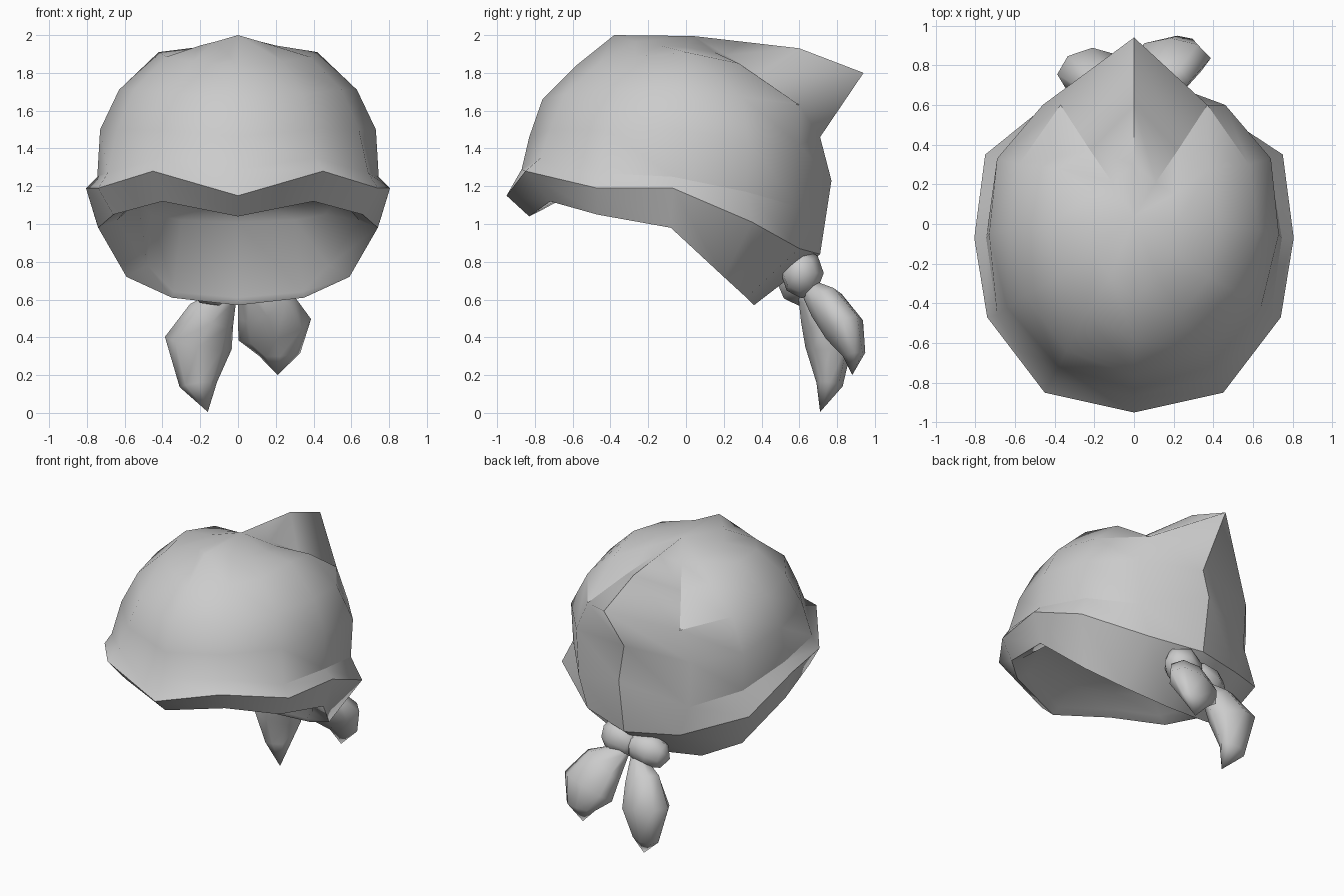
import bpy, bmesh
from mathutils import Vector

cube = bpy.data.objects.get("Cube")
if cube:
    bpy.data.objects.remove(cube)

grey = bpy.data.materials.new("cloth_grey")
grey.use_nodes = True
colour = (0.6, 0.6, 0.6, 1)
grey.diffuse_color = colour
grey.node_tree.nodes["Principled BSDF"].inputs["Base Color"].default_value = colour


def finish(bm, name, angle):
    bmesh.ops.recalc_face_normals(bm, faces=bm.faces)
    mesh = bpy.data.meshes.new(name)
    bm.to_mesh(mesh)
    bm.free()
    mesh.materials.append(grey)
    ob = bpy.data.objects.new(name, mesh)
    bpy.context.collection.objects.link(ob)
    bpy.ops.object.select_all(action='DESELECT')
    ob.select_set(True)
    bpy.context.view_layer.objects.active = ob
    bpy.ops.object.shade_smooth_by_angle(angle=angle, keep_sharp_edges=True)


def loft(bm, rings, caps):
    loops = [[bm.verts.new(p) for p in ring] for ring in rings]
    n = len(loops[0])
    for a, b in zip(loops, loops[1:]):
        for i in range(n):
            j = (i + 1) % n
            bm.faces.new((a[i], a[j], b[j], b[i]))
    for loop, apex in zip((loops[0], loops[-1]), caps):
        tip = bm.verts.new(apex)
        for i in range(n):
            bm.faces.new((loop[i], loop[(i + 1) % n], tip))
    return loops


def crease(bm, verts):
    for a, b in zip(verts, verts[1:]):
        edge = bm.edges.get((a, b))
        if edge:
            edge.smooth = False


def mirrored(half):
    # half ring runs from front centre to back centre
    return half + [(-x, y, z) for x, y, z in half[-2:0:-1]]


# Head cloth: half rings from the crown down to the folded brim
crown = [(0, -.38, 2), (.12, -.27, 1.965), (.2, -.14, 1.945), (.22, 0, 1.935),
         (.2, .15, 1.91), (.11, .21, 1.895), (0, .3, 1.965)]
upper = [(0, -.58, 1.84), (.24, -.45, 1.86), (.38, -.27, 1.885), (.42, 0, 1.91),
         (.38, .28, 1.85), (.22, .37, 1.79), (0, .6, 1.93)]
horn = [(0, -.76, 1.66), (.34, -.64, 1.69), (.55, -.36, 1.71), (.63, -.03, 1.71),
        (.58, .3, 1.67), (.37, .6, 1.63), (0, .94, 1.8)]
middle = [(0, -.83, 1.46), (.38, -.72, 1.5), (.64, -.42, 1.5), (.73, -.05, 1.5),
          (.69, .33, 1.44), (.46, .6, 1.42), (0, .71, 1.46)]
lower = [(0, -.87, 1.29), (.41, -.77, 1.35), (.69, -.46, 1.27), (.745, -.07, 1.25),
         (.68, .32, 1.17), (.44, .6, 1.09), (0, .77, 1.23)]
brim = [(0, -.95, 1.15), (.45, -.85, 1.28), (.74, -.47, 1.19), (.805, -.07, 1.19),
        (.75, .35, 1.01), (.37, .6, .87), (0, .71, .84)]
hem = [(0, -.83, 1.04), (.4, -.72, 1.12), (.66, -.47, 1.05), (.74, -.08, .98),
       (.59, .2, .72), (.35, .32, .61), (0, .36, .57)]
# Turned-in lip and the shallow hollow underneath
lip = [(0, -.77, 1.07), (.36, -.66, 1.14), (.59, -.44, 1.08), (.64, -.08, 1.02),
       (.48, .17, .78), (.34, .3, .64), (0, .34, .61)]
hollow = [(0, -.62, 1.17), (.3, -.55, 1.19), (.48, -.38, 1.17), (.53, -.08, 1.14),
          (.46, .2, 1.05), (.3, .37, 1.02), (0, .42, 1.01)]
bm = bmesh.new()
loops = loft(bm, [mirrored(r) for r in (crown, upper, horn, middle, lower, brim, hem, lip, hollow)],
             [(0, .04, 1.995), (0, -.1, 1.2)])

# Sharp folds: brim and hem edges, back ridge, sides of the horn and the brim's inner corner
for loop in loops[5:7]:
    crease(bm, loop + loop[:1])
crease(bm, [loop[6] for loop in loops[:6]])
for peak, side, corner in ((5, [5, 4], [2, 3, 4, 5]), (7, [7, 8], [10, 9, 8, 7])):
    crease(bm, [loop[peak] for loop in loops[:3]])
    crease(bm, [loops[2][i] for i in side])
    crease(bm, [loops[4][i] for i in corner])
finish(bm, "head_cloth", 3.1)

# Cross-section of a flattened lobe, eight sided
OCTAGON = [(1, 0), (.7, .7), (0, 1), (-.7, .7), (-1, 0), (-.7, -.7), (0, -1), (.7, -.7)]


def lobe(name, path, widths, depths, across):
    pts = [Vector(p) for p in path]
    sections = []
    for i in range(1, len(pts) - 1):
        t = (pts[i + 1] - pts[i - 1]).normalized()
        side = Vector(across)
        side = (side - t * side.dot(t)).normalized()
        out = t.cross(side)
        sections.append([pts[i] + side * (c * widths[i - 1]) + out * (s * depths[i - 1])
                         for c, s in OCTAGON])
    bm = bmesh.new()
    loft(bm, sections, [pts[0], pts[-1]])
    finish(bm, name, 1.3)


# Loose tails of the tie
lobe("tail_left",
     [(0, .6, .7), (.05, .65, .66), (.14, .745, .57), (.195, .84, .44), (.22, .89, .31), (.21, .88, .2)],
     [.06, .16, .2, .11], [.05, .1, .11, .06], (1, 0, .25))
lobe("tail_right",
     [(0, .6, .7), (-.06, .64, .62), (-.14, .7, .52), (-.21, .76, .37), (-.21, .76, .15), (-.16, .71, .005)],
     [.06, .13, .18, .1], [.05, .1, .13, .07], (1, 0, 0))

# Knot: one bulge on each side of the centre
lobe("knot_left",
     [(-.06, .62, .7), (0, .62, .71), (.1, .615, .74), (.18, .6, .74), (.23, .59, .73)],
     [.09, .135, .1], [.08, .115, .09], (0, 0, 1))
lobe("knot_right",
     [(.05, .62, .72), (-.02, .62, .72), (-.13, .59, .69), (-.22, .58, .67), (-.27, .57, .66)],
     [.09, .125, .09], [.08, .11, .08], (0, 0, 1))
